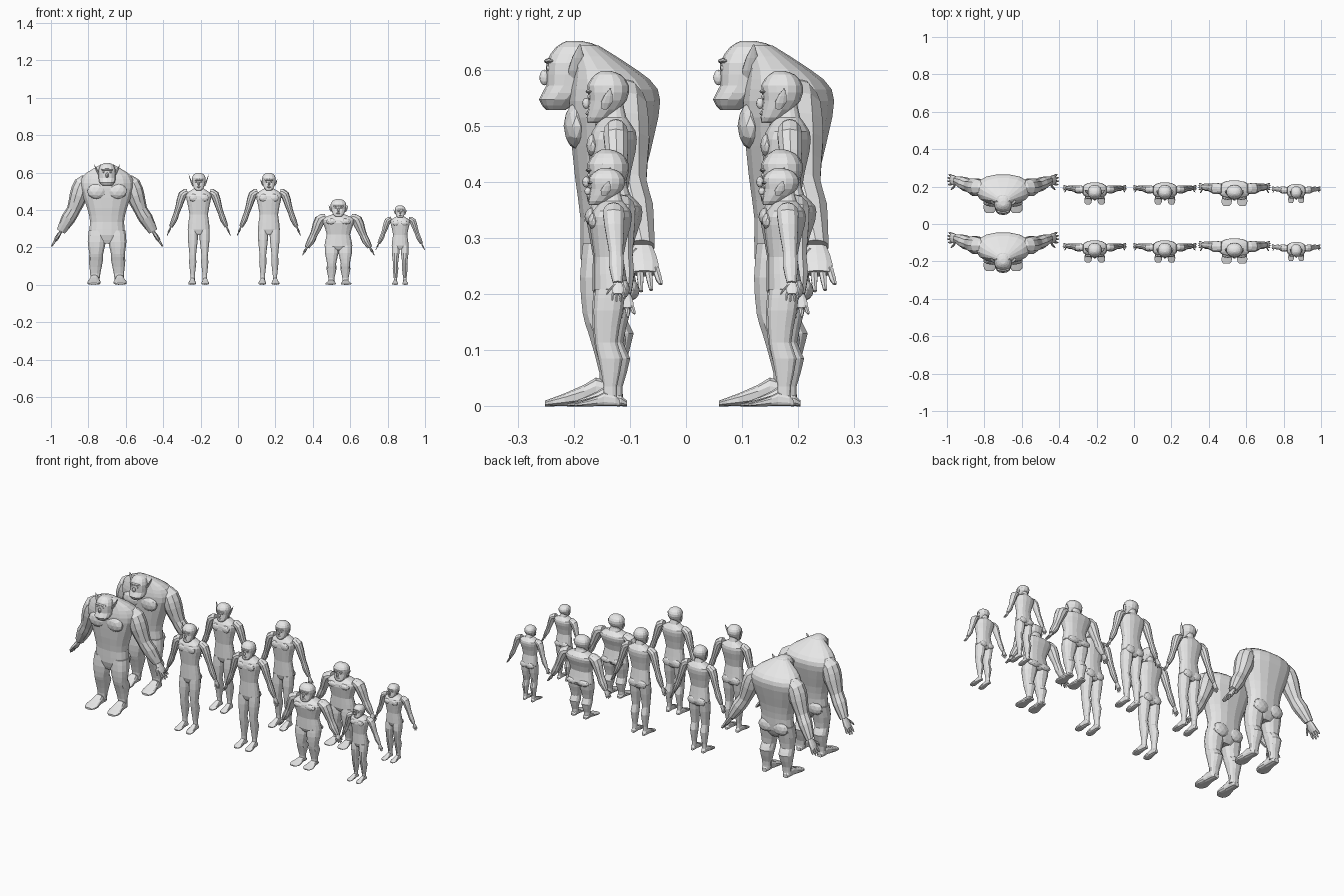
import bpy
import bmesh
import math
from mathutils import Vector, Matrix

old = bpy.data.objects.get("Cube")
if old:
    bpy.data.objects.remove(old, do_unlink=True)

clay = bpy.data.materials.new("light_grey_clay")
clay.use_nodes = True
GREY = (0.8, 0.8, 0.8, 1)
clay.diffuse_color = GREY
clay.node_tree.nodes["Principled BSDF"].inputs["Base Color"].default_value = GREY

SIDE = Vector((0, 1, 0))
# figures are shaped in thousandths of a unit
THOUSANDTH = 0.001


def refine(rows):
    """Add a smoothly curved in-between row to every pair of key rows."""
    result = [rows[0]]
    for i in range(len(rows) - 1):
        before, after = rows[max(i - 1, 0)], rows[min(i + 2, len(rows) - 1)]
        result.append([(9 * (b + c) - a - d) / 16
                       for a, b, c, d in zip(before, rows[i], rows[i + 1], after)])
        result.append(rows[i + 1])
    return result


def loft(bm, rings, sides=12, power=0.85):
    """Skin a row of rounded sections, each a centre and two half axes."""
    def bend(value):
        return math.copysign(abs(value) ** power, value)
    loops = []
    for centre, u, v in rings:
        angles = [math.tau * (i + 0.5) / sides for i in range(sides)]
        loops.append([bm.verts.new(centre + u * bend(math.cos(a)) + v * bend(math.sin(a)))
                      for a in angles])
    for low, high in zip(loops, loops[1:]):
        for i in range(sides):
            j = (i + 1) % sides
            bm.faces.new((low[i], low[j], high[j], high[i]))
    bm.faces.new(loops[0][::-1])
    bm.faces.new(loops[-1])


def level_ring(x, z, half, front, back):
    return (Vector((x, (front + back) / 2, z)), Vector((half, 0, 0)), SIDE * (back - front) / 2)


def tube(bm, points, radii, flat=1.0, sides=10):
    """Skin a limb along a path; flat thins it across the y axis."""
    points = [Vector(p) for p in points]
    rings = []
    for i, (p, r) in enumerate(zip(points, radii)):
        along = points[min(i + 1, len(points) - 1)] - points[max(i - 1, 0)]
        rings.append((p, SIDE * r, along.cross(SIDE).normalized() * r * flat))
    loft(bm, rings, sides, 1)


def blob(bm, centre, radii):
    place = Matrix.Translation(centre) @ Matrix.Diagonal((*radii, 1))
    bmesh.ops.create_icosphere(bm, subdivisions=2, radius=1, matrix=place)


def torso(bm, shape, bulk):
    loft(bm, [level_ring(0, *row) for row in refine(shape["torso"])], 16)
    # chest and seat muscles
    for muscle in ("chest", "seat"):
        x, y, z, r = shape[muscle]
        for side in (-1, 1):
            blob(bm, (x * side, y, z), (r * 1.25, r * 0.55, r))


def head(bm, shape, bulk):
    loft(bm, [level_ring(0, *row) for row in refine(shape["head"])], 14)
    y, z, k = shape["face"]
    # nose, brow and lips
    blob(bm, (0, y - 2 * k, z - 10 * k), (6 * k, 7 * k, 10 * k))
    blob(bm, (0, y + 5 * k, z + 11 * k), (25 * k, 8 * k, 4 * k))
    blob(bm, (0, y + 2 * k, z - 28 * k), (11 * k, 5 * k, 4 * k))
    # eyes and ears
    for side in (-1, 1):
        blob(bm, (side * 13 * k, y + 5 * k, z + 2 * k), [5 * k] * 3)
        base, tip = [Vector((x * side, *rest)) for x, *rest in shape["ear"]]
        tube(bm, [base.lerp(tip, t) for t in (-0.2, 0.2, 0.6, 1)],
             [w * k for w in (6, 11, 8, 1)], 0.35, 8)


def arm(bm, shape, bulk):
    path = refine(shape["arm"])
    tube(bm, [row[:3] for row in path], [row[3] * bulk for row in path])
    # palm
    wrist = Vector(path[-1][:3])
    reach = Vector(shape["fingertip"]) - wrist
    w = shape["palm"] * bulk

    def spot(along, across):
        return wrist + reach * along + SIDE * w * across

    tube(bm, [spot(t, 0) for t in (-0.1, 0.2, 0.4, 0.6)], (w * 0.6, w * 0.9, w, w * 0.9), 0.4)
    # fingers and thumb
    for i, length in enumerate((0.92, 1, 0.97, 0.84)):
        out = (i - 1.5) / 2
        tube(bm, [spot(0.5, out), spot(0.75, out * 1.2), spot(length, out * 1.3)],
             (w / 4, w / 4.5, w / 8), 1, 6)
    tube(bm, [spot(0.1, -0.4), spot(0.35, -1.3), spot(0.6, -1.8)], (w / 3, w / 4, w / 7), 1, 6)


def leg(bm, shape, bulk):
    rows = refine(shape["leg"])
    x, half, height, heel, toe = shape["foot"]
    top, hip = rows[0][0], shape["hip"]
    loft(bm, [level_ring(x + (hip - x) * z / top, z, w * bulk, front, back)
              for z, w, front, back in rows])
    # foot, from heel to toes
    rings = []
    for t, wide, tall in ((0, 0.4, 0.4), (0.1, 0.6, 0.8), (0.35, 0.65, 1), (0.5, 0.8, 0.75),
                          (0.75, 1, 0.45), (0.9, 0.9, 0.3), (1, 0.55, 0.2)):
        rise = Vector((0, 0, height * tall / 2))
        out = Vector((half * bulk, 0, 0))
        centre = Vector((x, heel + (toe - heel) * t, 0)) + rise + out * 0.15 * t
        rings.append((centre, out * wide, rise))
    loft(bm, rings, 12, 0.7)


# trunk, head and leg rows: height, half width, front, back; arm rows: x, y, z, radius
ogre = {
    "torso": [(220, 50, -20, 45), (265, 96, -34, 67), (335, 92, -34, 71), (410, 108, -44, 82),
              (515, 145, -54, 107), (565, 140, -52, 106), (600, 110, -45, 68),
              (643, 35, -45, 0)],
    "chest": (55, -40, 500, 42),
    "seat": (45, 55, 280, 38),
    "head": [(528, 24, -94, -60), (547, 42, -107, -32), (572, 46, -94, -9), (612, 47, -94, 4),
             (640, 35, -77, 4), (651, 13, -58, -30)],
    "face": (-94, 600, 1.4),
    "ear": [(43, -42, 588), (70, -34, 645)],
    "arm": [(100, 40, 555, 34), (132, 40, 535, 47), (152, 43, 475, 49), (180, 50, 400, 36),
            (207, 60, 355, 38), (247, 76, 285, 24)],
    "fingertip": (297, 84, 205),
    "palm": 28,
    "leg": [(290, 47, -30, 65), (230, 50, -35, 53), (165, 38, -30, 44), (130, 39, -20, 63),
            (60, 28, 0, 42), (20, 25, 0, 40)],
    "hip": 52,
    "foot": (66, 36, 52, 43, -96),
}
human = {
    "torso": [(265, 25, 0, 45), (295, 60, -11, 61), (375, 50, -10, 50), (455, 66, -20, 66),
              (490, 66, -13, 66), (515, 25, 3, 49), (545, 20, 5, 43)],
    "chest": (28, -11, 465, 21),
    "seat": (26, 50, 295, 24),
    "head": [(505, 14, -20, 0), (515, 25, -22, 22), (545, 35, -18, 49), (572, 37, -21, 53),
             (591, 26, -7, 39), (598, 8, 5, 20)],
    "face": (-21, 550, 1),
    "ear": [(35, 12, 536), (45, 20, 566)],
    "arm": [(60, 30, 495, 18), (86, 30, 482, 23), (106, 33, 420, 18), (118, 35, 385, 15),
            (130, 36, 350, 16), (149, 38, 310, 10)],
    "fingertip": (170, 40, 262),
    "palm": 13,
    "leg": [(295, 27, -8, 55), (240, 27, -12, 50), (160, 18, -8, 38), (120, 20, -2, 49),
            (50, 12, 9, 37), (15, 13, 8, 38)],
    "hip": 31,
    "foot": (33, 21, 36, 43, -50),
}
elf = {**human, "ear": [human["ear"][0], (54, 26, 590)]}


def make_mesh(name, builder, shape, bulk, build, mirror):
    bm = bmesh.new()
    builder(bm, shape, bulk)
    wide, deep, tall, lift = build
    bmesh.ops.scale(bm, vec=Vector((wide * mirror, deep, tall)) * THOUSANDTH, verts=bm.verts)
    bmesh.ops.translate(bm, vec=(0, 0, lift), verts=bm.verts)
    bmesh.ops.recalc_face_normals(bm, faces=bm.faces)
    mesh = bpy.data.meshes.new(name)
    bm.to_mesh(mesh)
    bm.free()
    mesh.materials.append(clay)
    return mesh


PARTS = [("torso", torso, 1), ("head", head, 1), ("left_arm", arm, 1),
         ("right_arm", arm, -1), ("left_leg", leg, 1), ("right_leg", leg, -1)]


def same(*build):
    return {builder: build for builder in (torso, head, arm, leg)}


# width, depth, height and lift of each body part
plain = same(1, 1, 1, 0)
small = same(0.77, 0.87, 0.71, 0)
stocky = {torso: (1.27, 1.15, 0.77, -0.02), head: (1.15, 1, 1, -0.14),
          arm: (1.13, 1.15, 0.87, -0.07), leg: (1.15, 1.15, 0.71, 0)}
LINE_UP = [("ogre", ogre, -0.7, 1, plain), ("elf", elf, -0.21, 1, plain),
           ("human", human, 0.165, 1, plain), ("dwarf", human, 0.537, 1.2, stocky),
           ("halfling", human, 0.867, 1, small)]

# two matching rows that share their meshes
for kind, shape, x, bulk, builds in LINE_UP:
    for part, builder, mirror in PARTS:
        mesh = make_mesh(kind + "_" + part, builder, shape, bulk, builds[builder], mirror)
        for row, y in (("front", -0.155), ("back", 0.155)):
            obj = bpy.data.objects.new("_".join((row, kind, part)), mesh)
            obj.location = (x, y, 0)
            bpy.context.collection.objects.link(obj)
